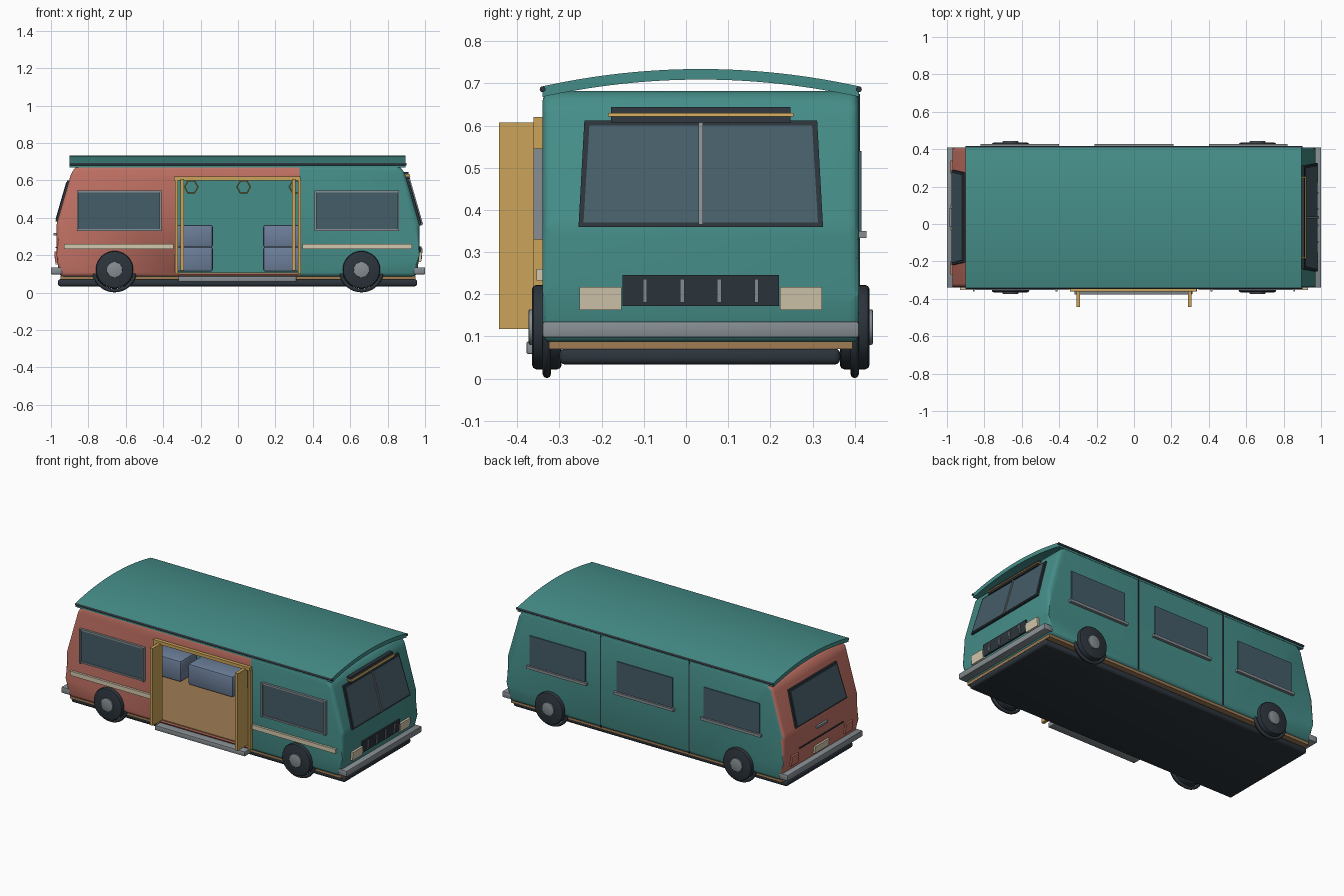
import bpy, bmesh, math
from mathutils import Matrix

if "Cube" in bpy.data.objects:
    bpy.data.objects.remove(bpy.data.objects["Cube"])

C = 0.035   # centre line of the body in y
Y0, Y1 = -0.34, 0.41

def mat(name, r, g, b):
    m = bpy.data.materials.new(name)
    m.diffuse_color = (r, g, b, 1)
    m.use_nodes = True
    m.node_tree.nodes["Principled BSDF"].inputs["Base Color"].default_value = m.diffuse_color
    return m

TEAL = mat("teal", .06, .27, .25)
SALMON = mat("salmon", .55, .17, .13)
AMBER = mat("amber", .6, .37, .1)
DARK = mat("dark", .025, .035, .045)
GLASS = mat("glass", .06, .11, .14)
CREAM = mat("cream", .65, .58, .42)
BLUE = mat("blue", .15, .21, .32)
GREY = mat("grey", .24, .27, .29)
TAN = mat("tan", .35, .2, .09)

def finish(name, bm, m, smooth=True):
    bmesh.ops.recalc_face_normals(bm, faces=bm.faces)
    me = bpy.data.meshes.new(name)
    bm.to_mesh(me)
    bm.free()
    o = bpy.data.objects.new(name, me)
    bpy.context.collection.objects.link(o)
    if m:
        me.materials.append(m)
    if smooth:
        bpy.ops.object.select_all(action='DESELECT')
        o.select_set(True)
        bpy.context.view_layer.objects.active = o
        bpy.ops.object.shade_smooth_by_angle(angle=math.radians(35))
    return o

def loft(name, a, b, m, bevel=0, seg=3):
    """Solid between two matching polygons."""
    bm = bmesh.new()
    va, vb = [bm.verts.new(p) for p in a], [bm.verts.new(p) for p in b]
    bm.faces.new(va)
    bm.faces.new(vb)
    n = len(a)
    for i in range(n):
        bm.faces.new((va[i], va[(i + 1) % n], vb[(i + 1) % n], vb[i]))
    if bevel:
        bmesh.ops.bevel(bm, geom=bm.edges[:], offset=bevel, segments=seg, affect='EDGES', profile=.5)
    return finish(name, bm, m)

def box(name, x0, x1, y0, y1, z0, z1, m, bevel=0, seg=2):
    q = [(x0, y0), (x1, y0), (x1, y1), (x0, y1)]
    return loft(name, [(x, y, z0) for x, y in q], [(x, y, z1) for x, y in q], m, bevel, seg)

def cyl(name, loc, r, depth, axis, m, seg=32, bevel=0):
    bm = bmesh.new()
    bmesh.ops.create_cone(bm, cap_ends=True, segments=seg, radius1=r, radius2=r, depth=depth)
    if bevel:
        rim = [e for e in bm.edges if abs(e.verts[0].co.z - e.verts[1].co.z) < 1e-5]
        bmesh.ops.bevel(bm, geom=rim, offset=bevel, segments=2, affect='EDGES', profile=.5)
    rot = Matrix.Rotation(math.pi / 2, 4, 'Y' if axis == 'x' else 'X')
    bmesh.ops.transform(bm, matrix=Matrix.Translation(loc) @ rot, verts=bm.verts)
    return finish(name, bm, m)

def ring(name, loc, R, r, m, seg=40):
    bpy.ops.mesh.primitive_torus_add(location=loc, rotation=(math.pi / 2, 0, 0), major_radius=R,
                                     minor_radius=r, major_segments=seg, minor_segments=8)
    o = bpy.context.object
    o.name = name
    o.data.materials.append(m)
    bpy.ops.object.shade_smooth_by_angle(angle=math.radians(50))

# ---- body shell: side profile, hollowed, with door opening
half = [(.955, .085), (.97, .2), (.972, .36), (.89, .645), (.855, .682)]
prof = half + [(-x, z) for x, z in reversed(half)]
body = loft("body_shell", [(x, Y0, z) for x, z in prof], [(x, Y1, z) for x, z in prof], TEAL, .022)
inn = [(.93, .1), (.945, .36), (.86, .655)]
inn += [(-x, z) for x, z in reversed(inn)]
cut1 = loft("cut_inside", [(x, Y0 + .025, z) for x, z in inn], [(x, Y1 - .025, z) for x, z in inn], TEAL)
cut2 = box("cut_door", -.33, .33, -.5, -.2, .1, .61, TEAL)
for c in (cut1, cut2):
    c.hide_render = True
    b = body.modifiers.new("cut", 'BOOLEAN')
    b.object, b.operation, b.solver = c, 'DIFFERENCE', 'EXACT'
me = bpy.data.meshes.new_from_object(body.evaluated_get(bpy.context.evaluated_depsgraph_get()))
body.modifiers.clear()
body.data = me
for c in (cut1, cut2):
    bpy.data.objects.remove(c)
me.materials.clear()
me.materials.append(TEAL)
me.materials.append(SALMON)
bm = bmesh.new()
bm.from_mesh(me)
for x in (-.33, .33):
    bmesh.ops.bisect_plane(bm, geom=bm.verts[:] + bm.edges[:] + bm.faces[:], plane_co=(x, 0, 0), plane_no=(1, 0, 0))
for f in bm.faces:
    c = f.calc_center_median()
    rear = c.x < -.85 and f.normal.x < -.5
    f.material_index = int(rear or (c.y < -.325 and c.x < .33))
bm.to_mesh(me)
bm.free()

# ---- arched roof canopy and gutters
N = 28
ts = [-1 + 2 * i / N for i in range(N + 1)]
arc = [(C + .375 * t, .693 + .041 * (1 - t * t)) for t in ts]
arc += [(y, z - .025) for y, z in reversed(arc)]
loft("roof", [(-.9, y, z) for y, z in arc], [(.895, y, z) for y, z in arc], TEAL)
for y in (Y0, Y1):
    cyl("gutter", (0, y, .686), .007, 1.8, 'x', DARK, 12)

# ---- underside
box("chassis", -.963, .958, -.3, .366, .033, .072, DARK, .014, 3)
box("underfloor_strip", -.95, .95, -.325, .395, .07, .088, TAN)
box("cabin_floor", -.93, .93, -.32, .387, .095, .106, TAN)
for s in (-1, 1):
    box("bumper", s * .94, s, Y0, Y1, .097, .135, GREY, .005)

# ---- wheels with arches and hubs
for x in (-.66, .66):
    for s in (-1, 1):
        y = C + s * .365
        cyl("tyre", (x, y, .122), .1, .07, 'y', DARK, 40, .01)
        cyl("hub", (x, y + s * .036, .122), .042, .014, 'y', GREY, 24, .003)
        ring("wheel_arch", (x, C + s * .365, .122), .111, .01, DARK)

# ---- parts lying on the sloped end faces
def face_x(z):
    for (xa, za), (xb, zb) in zip(half, half[1:]):
        if z <= zb:
            return xa + (xb - xa) * (z - za) / (zb - za)
    return half[-1][0]

def end_panel(name, s, wb, wt, z0, z1, m, proud, yc=C):
    """Trapezoid of half widths wb, wt hugging the end slope."""
    q = [(yc - wb, z0), (yc + wb, z0), (yc + wt, z1), (yc - wt, z1)]
    return loft(name, [(s * (face_x(z) - .006), y, z) for y, z in q],
                [(s * (face_x(z) + proud), y, z) for y, z in q], m)

end_panel("windscreen_frame", 1, .29, .276, .359, .612, DARK, .01)
end_panel("windscreen", 1, .278, .264, .37, .6, GLASS, .013)
end_panel("windscreen_divider", 1, .005, .005, .365, .606, GREY, .019)
end_panel("destination_sign", 1, .213, .213, .606, .644, DARK, .02)
end_panel("sign_strip", 1, .22, .22, .621, .63, AMBER, .025)
end_panel("rear_window_frame", -1, .255, .24, .38, .6, DARK, .01)
end_panel("rear_window", -1, .243, .228, .391, .589, GLASS, .013)
end_panel("grille", 1, .186, .186, .172, .245, DARK, .01)
for i in range(4):
    end_panel("grille_slat", 1, .005, .005, .18, .236, GREY, .016, C - .132 + .088 * i)
for s in (-1, 1):
    end_panel("headlight", 1, .05, .05, .162, .217, CREAM, .014, C + s * .238)
    end_panel("tail_light", -1, .035, .035, .16, .22, SALMON, .012, C + s * .27)
end_panel("rear_plate", -1, .07, .07, .15, .195, CREAM, .012)
end_panel("rear_seam", -1, .22, .22, .238, .244, DARK, .006)
end_panel("rear_handle", -1, .05, .05, .305, .318, GREY, .014)

# ---- front side: windows, stripes
for s in (-1, 1):
    a, b = sorted((s * .41, s * .862))
    box("side_glass", a + .01, b - .01, Y0 - .008, Y0 + .005, .338, .537, GLASS)
    for z in (.33, .535):
        box("window_rail", a, b, Y0 - .014, Y0, z, z + .01, GREY)
    for x in (a, b - .01):
        box("window_post", x, x + .01, Y0 - .022, Y0, .33, .545, GREY)
    a, b = sorted((s * .345, s * .93))
    box("cream_stripe", a, b, Y0 - .014, Y0, .232, .26, CREAM)

# ---- back side: three windows with sills, two seams
for x in (-.61, 0, .61):
    box("back_glass", x - .195, x + .195, Y1 - .003, Y1 + .006, .345, .54, GLASS)
    box("back_sill", x - .21, x + .21, Y1, Y1 + .018, .333, .35, GREY)
for x in (-.31, .31):
    box("back_seam", x - .003, x + .003, Y1 - .003, Y1 + .002, .09, .675, DARK)

# ---- doorway: frame, folded leaves, step
box("door_header", -.343, .335, -.362, Y0 + .01, .6, .62, AMBER)
for s in (-1, 1):
    a, b = sorted((s * .322, s * .338))
    box("door_post", a, b, -.362, Y0 + .01, .1, .6, AMBER)
    a, b = sorted((s * .288, s * .308))
    box("door_leaf", a, b, -.443, -.345, .118, .607, AMBER)
box("door_step", -.318, .312, -.378, -.3, .058, .088, GREY, .004)

# ---- interior: benches, hand rail and straps
for s in (-1, 1):
    for x0 in (.135, .5):
        a, b = sorted((s * x0, s * (x0 + .315)))
        box("seat_cushion", a, b, .14, .31, .112, .245, BLUE, .012)
        box("seat_back", a, b, .3, .383, .24, .362, BLUE, .012)
cyl("hand_rail", (0, 0, .607), .006, 1.6, 'x', AMBER, 12)
for x in (-.25, .03, .31):
    ring("hand_strap", (x, 0, .565), .036, .004, AMBER, 6)
